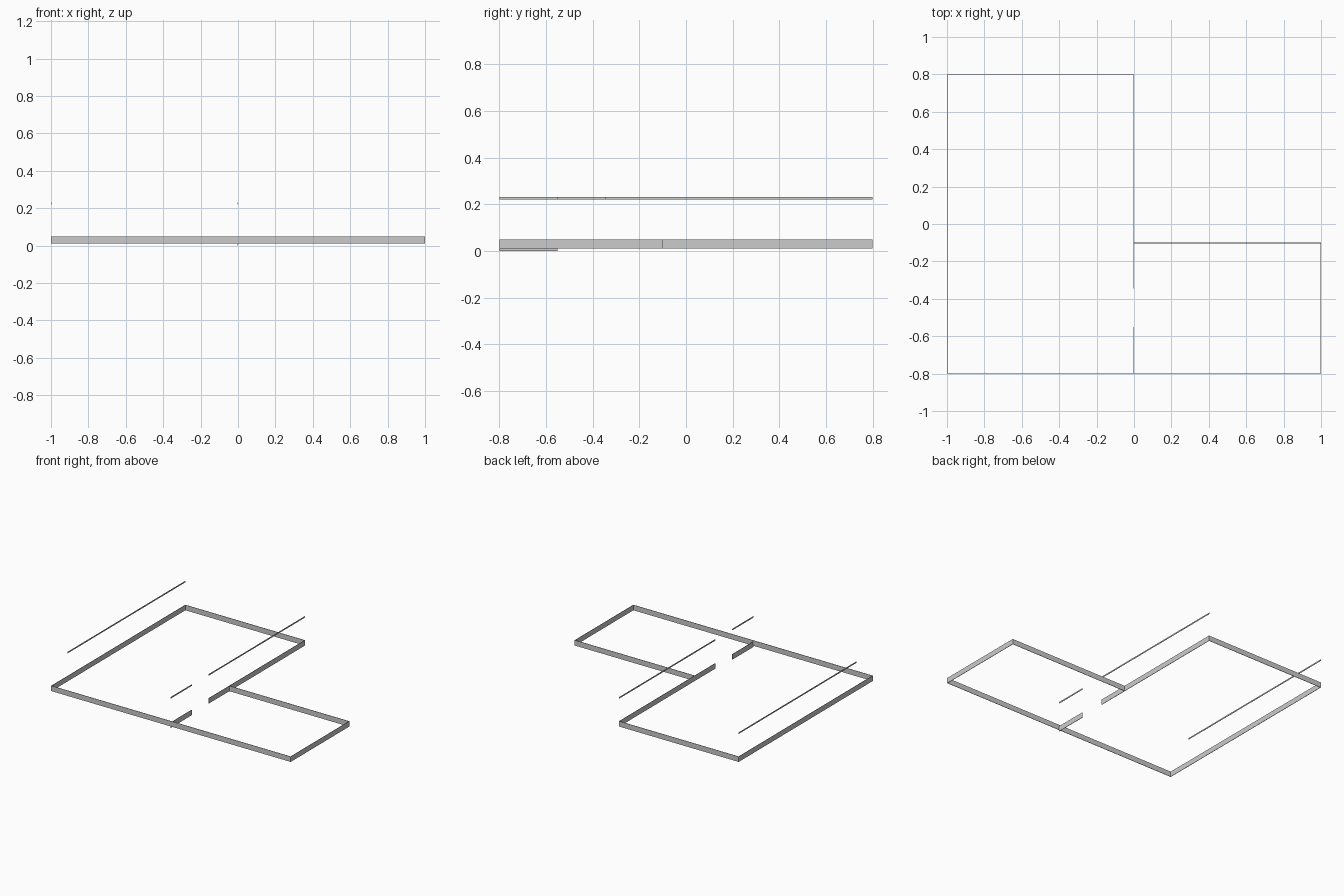
import bpy

if "Cube" in bpy.data.objects:
    bpy.data.objects.remove(bpy.data.objects["Cube"])


def strip(name, points, z0, z1):
    """Thin upright board along a floor-plan path, thickened to its left."""
    n = len(points)
    verts = [(x, y, z) for z in (z0, z1) for x, y in points]
    faces = [(i, i + 1, n + i + 1, n + i) for i in range(n - 1)]
    mesh = bpy.data.meshes.new(name)
    mesh.from_pydata(verts, [], faces)
    obj = bpy.data.objects.new(name, mesh)
    bpy.context.collection.objects.link(obj)
    mod = obj.modifiers.new("thickness", "SOLIDIFY")
    mod.thickness = 0.003
    mod.offset = -1
    mod.use_even_offset = True
    return obj


# Baseboard round the large room, broken by the doorway
strip("large_room_baseboard",
      [(0, -0.345), (0, 0.8), (-1, 0.8), (-1, -0.8), (0, -0.8)],
      0.010, 0.050)

# Baseboard round the small room
strip("small_room_baseboard",
      [(0, -0.8), (1, -0.8), (1, -0.1), (0, -0.1)], 0.010, 0.050)

# Short baseboard beside the doorway, reaching the floor
strip("doorway_baseboard", [(0, -0.8), (0, -0.55)], 0.0, 0.040)

# Slim rails higher on the side walls of the large room
rails = {
    "left_wall_rail": (-1, 0.8, -0.605),
    "partition_long_rail": (0, -0.345, 0.8),
    "partition_short_rail": (0, -0.8, -0.55),
}
for name, (x, y0, y1) in rails.items():
    strip(name, [(x, y0), (x, y1)], 0.221, 0.231)
